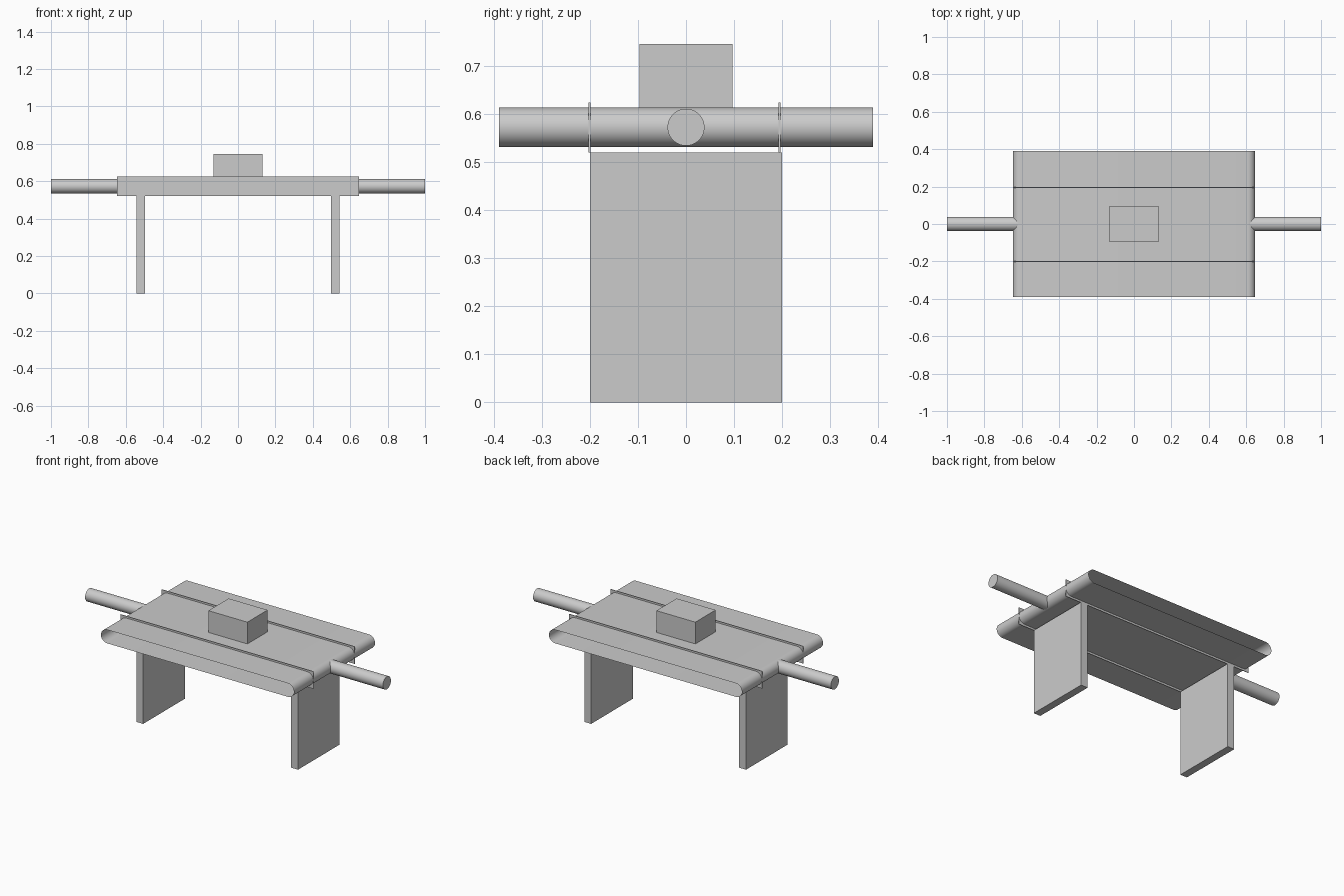
import bpy
import bmesh
from math import pi, sin, cos, radians

cube = bpy.data.objects.get("Cube")
if cube:
    bpy.data.objects.remove(cube, do_unlink=True)

grey = bpy.data.materials.new("plain_grey")
grey.use_nodes = True
COLOUR = (0.6, 0.6, 0.6, 1)
grey.diffuse_color = COLOUR
grey.node_tree.nodes["Principled BSDF"].inputs["Base Color"].default_value = COLOUR

AXIS_Z = 0.573      # height of the shaft and the middle of the belt
HALF_LENGTH = 0.648


def box(name, low, high):
    """Box between two opposite corners."""
    bpy.ops.mesh.primitive_cube_add(
        size=1, location=[(a + b) / 2 for a, b in zip(low, high)])
    obj = bpy.context.object
    obj.name = name
    obj.scale = [b - a for a, b in zip(low, high)]
    bpy.ops.object.transform_apply(location=False, rotation=False, scale=True)
    obj.data.materials.append(grey)
    return obj


def smooth(obj):
    bpy.ops.object.select_all(action='DESELECT')
    obj.select_set(True)
    bpy.context.view_layer.objects.active = obj
    bpy.ops.object.shade_smooth_by_angle(angle=radians(35))


# Belt: thin open-sided loop with rounded ends
RADIUS, HALF_WIDTH, STEPS = 0.041, 0.389, 20
bm = bmesh.new()
loop = []
for side in (1, -1):
    for i in range(STEPS + 1):
        a = pi * i / STEPS - pi / 2
        x = side * (HALF_LENGTH - RADIUS + RADIUS * cos(a))
        z = AXIS_Z + side * RADIUS * sin(a)
        loop.append([bm.verts.new((x, y, z)) for y in (-HALF_WIDTH, HALF_WIDTH)])
for i, (a, b) in enumerate(loop):
    c, d = loop[(i + 1) % len(loop)]
    bm.faces.new((a, b, d, c))
bmesh.ops.recalc_face_normals(bm, faces=bm.faces)
mesh = bpy.data.meshes.new("belt")
bm.to_mesh(mesh)
bm.free()
mesh.materials.append(grey)
belt = bpy.data.objects.new("belt", mesh)
bpy.context.collection.objects.link(belt)
smooth(belt)

# Shaft running lengthwise through the belt
bpy.ops.mesh.primitive_cylinder_add(vertices=48, radius=0.0385, depth=2,
                                    location=(0, 0, AXIS_Z), rotation=(0, pi / 2, 0))
shaft = bpy.context.object
shaft.name = "shaft"
shaft.data.materials.append(grey)
smooth(shaft)

# Thin guide rails standing proud of the belt above and below
for name, y in (("front_rail", -0.203), ("back_rail", 0.193)):
    box(name, (-HALF_LENGTH, y, 0.52), (HALF_LENGTH, y + 0.004, 0.625))

# Slab legs
for name, x in (("right_leg", -0.52), ("left_leg", 0.52)):
    box(name, (x - 0.023, -0.2, 0), (x + 0.023, 0.2, 0.52))

# Package resting on the belt
box("package", (-0.131, -0.097, AXIS_Z + RADIUS), (0.131, 0.097, 0.746))
